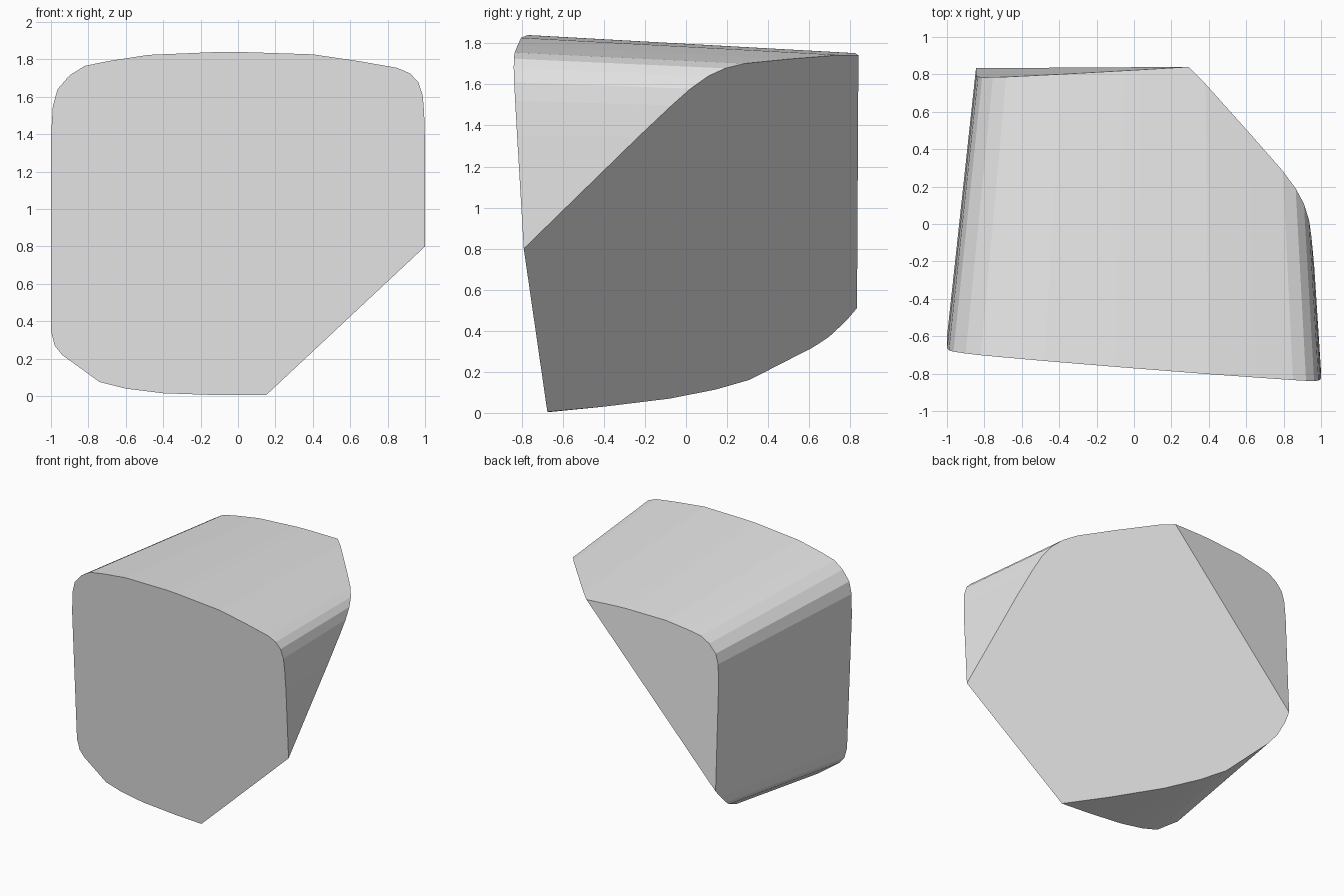
import bpy, bmesh
from mathutils import Vector

if "Cube" in bpy.data.objects:
    bpy.data.objects.remove(bpy.data.objects["Cube"])

# Rounded outline of the front face (x, z), clockwise from the lower left
OUTLINE = [(-1, .35), (-1, .9), (-1, 1.38), (-.99, 1.55), (-.965, 1.64), (-.9, 1.715),
           (-.82, 1.765), (-.7, 1.79), (-.48, 1.824), (-.1, 1.84), (0, 1.84),
           (.4, 1.827), (.65, 1.79), (.85, 1.755), (.92, 1.725), (.963, 1.68),
           (.987, 1.61), (.995, 1.52), (1, 1.35), (1, .8), (1, .3), (.75, .06),
           (.15, .005), (-.1, .005), (-.4, .015), (-.6, .04), (-.74, .075),
           (-.94, .22), (-.98, .27)]
APEX = Vector((.27, 11.16, 1.18))     # the walls taper toward this point
STRETCH = .16                         # loft length as a fraction of the way there

grey = bpy.data.materials.new("grey")
grey.diffuse_color = (.8, .8, .8, 1)
grey.use_nodes = True
grey.node_tree.nodes["Principled BSDF"].inputs["Base Color"].default_value = grey.diffuse_color

# Tapered body lofted from the slightly tilted front face
bm = bmesh.new()
front = [bm.verts.new((x, -.663 - .08 * x - .059 * z, z)) for x, z in OUTLINE]
back = [bm.verts.new(v.co.lerp(APEX, STRETCH)) for v in front]
bm.faces.new(front)
bm.faces.new(back[::-1])
n = len(front)
for i in range(n):
    j = (i + 1) % n
    bm.faces.new((front[i], back[i], back[j], front[j]))


def slice_off(point, normal):
    """Remove everything on the normal's side and cap the cut."""
    geom = bm.verts[:] + bm.edges[:] + bm.faces[:]
    cut = bmesh.ops.bisect_plane(bm, geom=geom, plane_co=point, plane_no=normal,
                                 clear_outer=True, dist=1e-5)
    edges = [e for e in cut["geom_cut"] if isinstance(e, bmesh.types.BMEdge)]
    bmesh.ops.contextual_create(bm, geom=edges)


# Tilted back face, then the large diagonal cut across the lower right back
slice_off((.3, .84, 1.75), (-.057, 1, .047))
slice_off((.15, -.675, .005), (1.405, 1.364, -1.305))
bmesh.ops.remove_doubles(bm, verts=bm.verts[:], dist=1e-4)
bmesh.ops.recalc_face_normals(bm, faces=bm.faces[:])

mesh = bpy.data.meshes.new("cut_block")
bm.to_mesh(mesh)
bm.free()
mesh.materials.append(grey)
block = bpy.data.objects.new("cut_block", mesh)
bpy.context.collection.objects.link(block)
